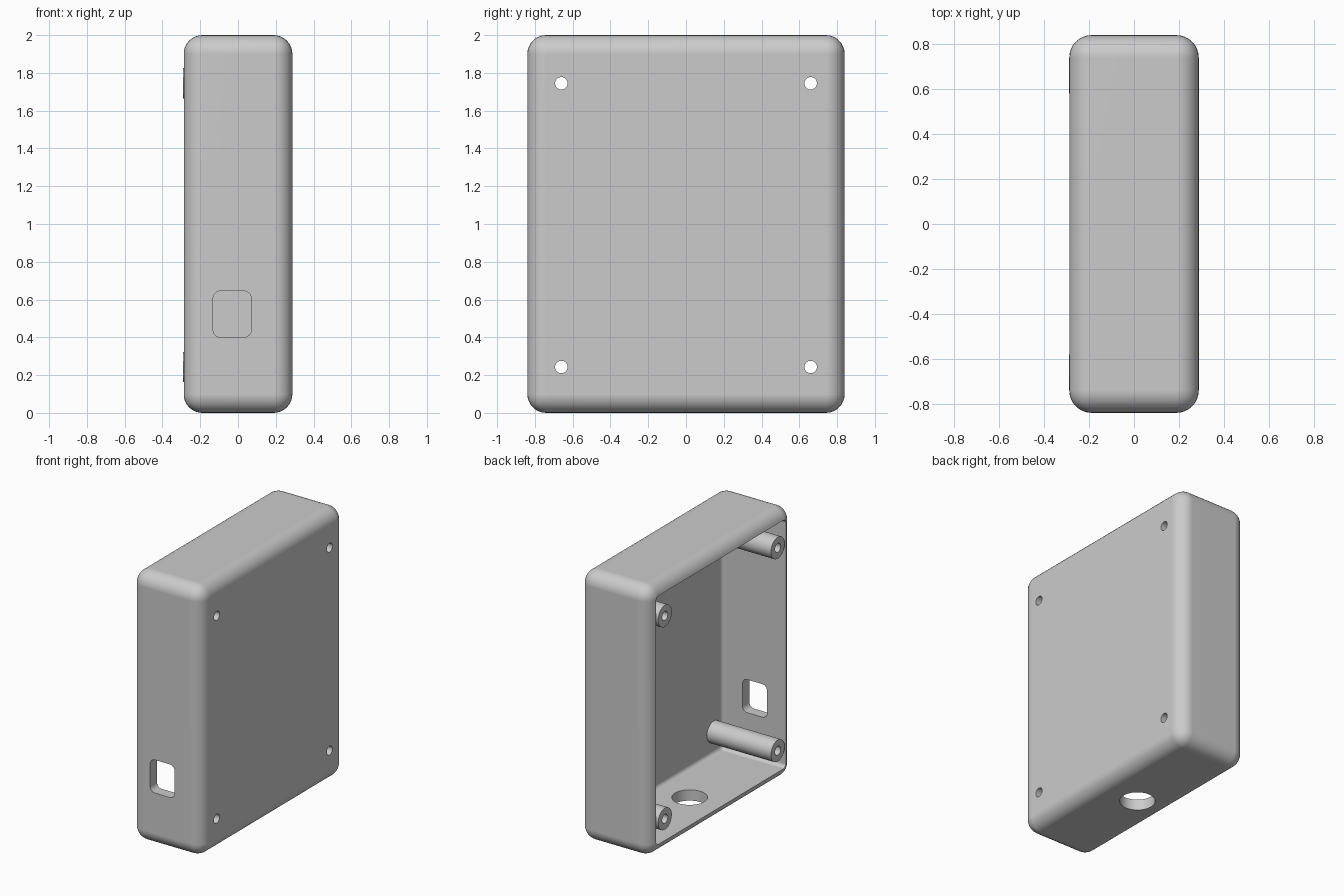
import bpy
import bmesh
from math import radians
from mathutils import Matrix, Vector

if "Cube" in bpy.data.objects:
    bpy.data.objects.remove(bpy.data.objects["Cube"])

HALF_X, HALF_Y, HEIGHT = 0.288, 0.84, 2.0
WALL, PANEL_X, TIP_X = 0.08, 0.235, -0.29
POSTS = [(y, z) for y in (-0.66, 0.66) for z in (0.243, 1.745)]

grey = bpy.data.materials.new("light_grey_plastic")
grey.use_nodes = True
colour = (0.6, 0.6, 0.6, 1)
grey.diffuse_color = colour
grey.node_tree.nodes["Principled BSDF"].inputs["Base Color"].default_value = colour


def make_object(name, bm):
    mesh = bpy.data.meshes.new(name)
    bmesh.ops.recalc_face_normals(bm, faces=bm.faces)
    bm.to_mesh(mesh)
    bm.free()
    mesh.materials.append(grey)
    obj = bpy.data.objects.new(name, mesh)
    bpy.context.collection.objects.link(obj)
    return obj


def box(name, low, high, radius, segments, axis=None):
    """Rounded box; with an axis, only the edges along it are rounded."""
    low, high = Vector(low), Vector(high)
    bm = bmesh.new()
    bmesh.ops.create_cube(bm, size=1)
    for v in bm.verts:
        v.co = (low + high) / 2 + v.co * (high - low)
    edges = [e for e in bm.edges if axis is None
             or abs((e.verts[0].co - e.verts[1].co)[axis]) > 1e-4]
    bmesh.ops.bevel(bm, geom=edges, offset=radius, segments=segments,
                    profile=0.5, affect='EDGES')
    return make_object(name, bm)


def cylinder(name, centre, radius, length, axis, sides=40):
    bm = bmesh.new()
    turn = Matrix.Rotation(radians(90), 4, 'Y') if axis == 'X' else Matrix()
    bmesh.ops.create_cone(bm, cap_ends=True, segments=sides, radius1=radius,
                          radius2=radius, depth=length,
                          matrix=Matrix.Translation(centre) @ turn)
    return make_object(name, bm)


def cut(target, cutter):
    mod = target.modifiers.new("cut", 'BOOLEAN')
    mod.operation, mod.solver, mod.object = 'DIFFERENCE', 'EXACT', cutter
    bpy.context.view_layer.objects.active = target
    bpy.ops.object.modifier_apply(modifier=mod.name)


def finish(obj):
    bpy.ops.object.select_all(action='DESELECT')
    obj.select_set(True)
    bpy.context.view_layer.objects.active = obj
    bpy.ops.object.shade_smooth_by_angle(angle=radians(30))
    mod = obj.modifiers.new("even_shading", 'WEIGHTED_NORMAL')
    mod.keep_sharp = True


# Rounded outer shell, hollow and open on the -x side
shell = box("case_shell", (-HALF_X, -HALF_Y, 0), (HALF_X, HALF_Y, HEIGHT), 0.1, 8)
helpers = [
    box("cavity_cutter", (-0.6, WALL - HALF_Y, WALL),
        (PANEL_X, HALF_Y - WALL, HEIGHT - WALL), 0.03, 4),
    # Rounded square port in the front wall
    box("port_cutter", (-0.132, -1, 0.4), (0.07, -0.7, 0.645), 0.04, 6, axis=1),
    # Round cable hole in the bottom wall
    cylinder("cable_hole_cutter", (-0.03, 0, 0), 0.12, 0.4, 'Z', 48),
]
for helper in helpers:
    cut(shell, helper)

# Four screw posts, drilled right through the closed panel
for i, (y, z) in enumerate(POSTS, 1):
    end_x = PANEL_X + 0.002
    post = cylinder(f"screw_post_{i}", ((TIP_X + end_x) / 2, y, z),
                    0.08, end_x - TIP_X, 'X')
    drill = cylinder("drill_cutter", (0, y, z), 0.033, 1, 'X', 32)
    cut(post, drill)
    cut(shell, drill)
    helpers.append(drill)
    finish(post)

finish(shell)
for helper in helpers:
    bpy.data.objects.remove(helper)
